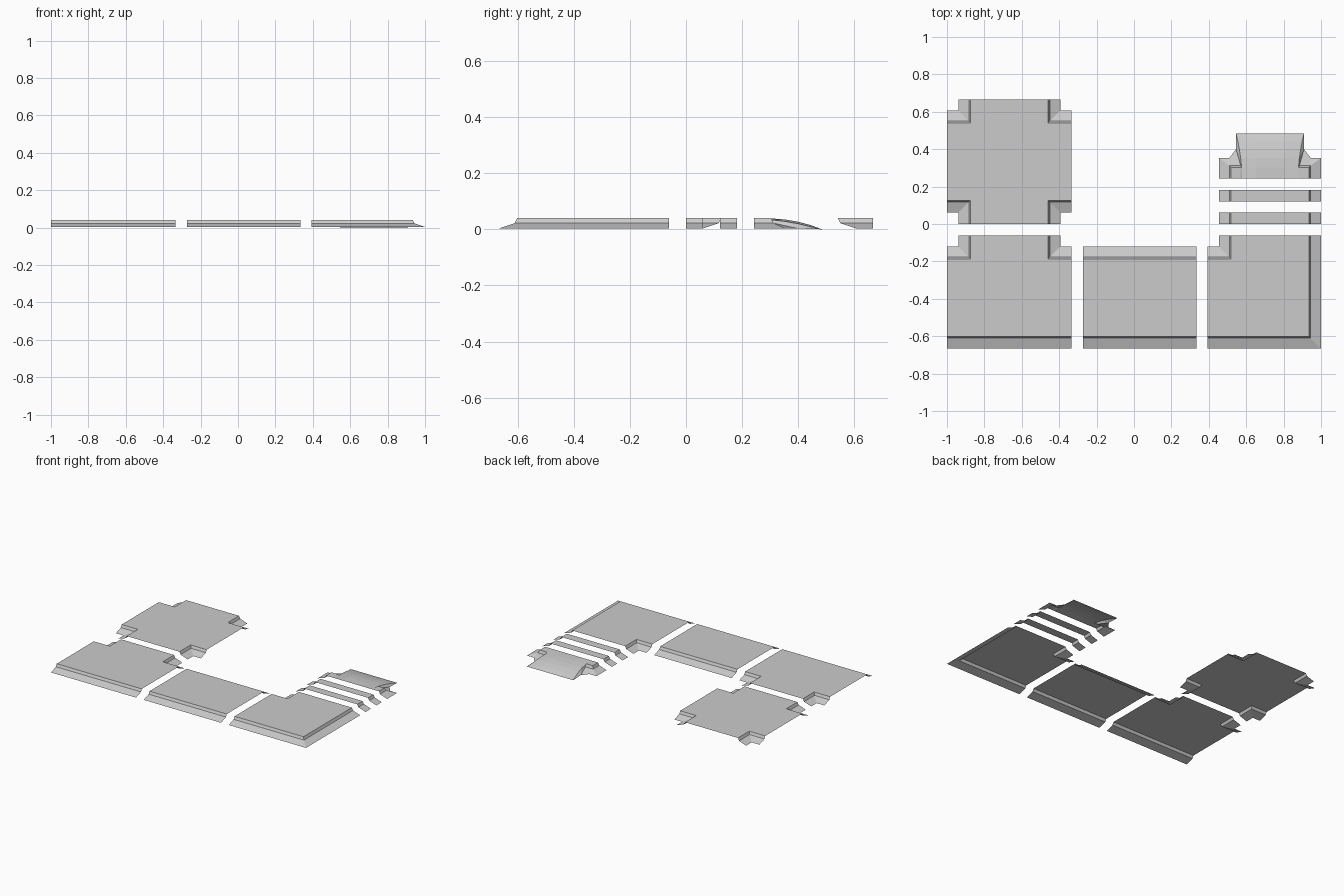
import bpy, bmesh

if "Cube" in bpy.data.objects:
    bpy.data.objects.remove(bpy.data.objects["Cube"])

U = 2 / 33                     # modular grid unit
LOW, MID, TOP = 0.003, 0.022, 0.04
STEPS = (0.0, 0.056, 0.065)    # foot of bank, foot of lip, top of lip


def bank(d):
    """Height of the sloped verge and lip at distance d from its foot."""
    if d <= STEPS[0]:
        return LOW
    if d <= STEPS[1]:
        return LOW + (MID - LOW) * d / STEPS[1]
    return MID + (TOP - MID) * min(1, (d - STEPS[1]) / (STEPS[2] - STEPS[1]))


def make_object(name, bm):
    bmesh.ops.delete(bm, geom=[v for v in bm.verts if not v.link_faces], context='VERTS')
    bmesh.ops.recalc_face_normals(bm, faces=bm.faces)
    if sum(f.normal.z for f in bm.faces) < 0:
        bmesh.ops.reverse_faces(bm, faces=bm.faces)
    mesh = bpy.data.meshes.new(name)
    bm.to_mesh(mesh)
    bm.free()
    bpy.context.collection.objects.link(bpy.data.objects.new(name, mesh))


def add_cell(bm, a, b, c, d):
    """Quad split along the crease that joins its most different corners."""
    za, zb, zc, zd = (v.co.z for v in (a, b, c, d))
    if max(za, zb, zc, zd) - min(za, zb, zc, zd) < 1e-6:
        bm.faces.new((a, b, c, d))
    elif abs(za - zc) > abs(zb - zd):
        bm.faces.new((a, b, c))
        bm.faces.new((a, c, d))
    else:
        bm.faces.new((a, b, d))
        bm.faces.new((b, c, d))


def tile(name, x0, x1, y0, y1, sides="", notches=()):
    """Path tile: banks along whole sides, inner-corner banks at notches."""
    ends = {'W': x0, 'E': x1, 'S': y0, 'N': y1}

    def dist(side, x, y):
        p = x if side in "WE" else y
        return p - ends[side] if side in "WS" else ends[side] - p

    def breaks(lo, hi, axis):
        vals = {lo, hi}
        for s in axis:
            sign = 1 if s in "WS" else -1
            if s in sides:
                vals |= {ends[s] + sign * d for d in STEPS}
            if any(s in n for n in notches):
                vals |= {ends[s] + sign * (U + d) for d in STEPS}
        return sorted({round(v, 5) for v in vals})

    def height(x, y):
        z = TOP
        for s in sides:
            z = min(z, bank(dist(s, x, y)))
        for a, b in notches:
            z = min(z, max(bank(dist(a, x, y) - U), bank(dist(b, x, y) - U)))
        return z

    xs, ys = breaks(x0, x1, "WE"), breaks(y0, y1, "SN")
    bm = bmesh.new()
    v = [[bm.verts.new((x, y, height(x, y))) for y in ys] for x in xs]
    for i in range(len(xs) - 1):
        for j in range(len(ys) - 1):
            cx, cy = (xs[i] + xs[i + 1]) / 2, (ys[j] + ys[j + 1]) / 2
            if any(dist(a, cx, cy) < U and dist(b, cx, cy) < U for a, b in notches):
                continue
            add_cell(bm, v[i][j], v[i + 1][j], v[i + 1][j + 1], v[i][j + 1])
    make_object(name, bm)


X0, X1, X2, X3, X4 = -1, -1 + 11 * U, -1 + 12 * U, -1 + 22 * U, -1 + 23 * U
Y0 = -11 * U

# Main path tiles
tile("crossing_tile", X0, X1, 0, 11 * U, "", ("NW", "NE", "SW", "SE"))
tile("junction_tile", X0, X1, Y0, -U, "S", ("NW", "NE"))
tile("straight_tile", X2, X3, Y0, -2 * U, "SN")
tile("corner_tile", X4, 1, Y0, -U, "SE", ("NW",))

# Short filler strips
for k, y in enumerate((0, 2 * U)):
    tile(f"filler_strip_{k + 1}", X4 + U, 1, y, y + U, "WE")


# Ramp end: one half is described as loops, then mirrored
def ramp_end():
    cx, y0, yc = 1 - 4.5 * U, 4 * U, 5 * U
    yl, yf = yc + 0.009, 0.354
    w, lip, top, inn = 4.5 * U, 4.5 * U - STEPS[1], 4.5 * U - STEPS[2], 0.157
    bm = bmesh.new()
    for s in (1, -1):
        def face(*pts):
            vs = [bm.verts.new((cx + s * x, y, z)) for x, y, z in pts]
            bm.faces.new(vs if s > 0 else vs[::-1])

        # cheek: outer bank, lip, flat top, front lip and front bank
        face((w, y0, LOW), (w, yc, LOW), (lip, yc, MID), (lip, y0, MID))
        face((lip, y0, MID), (lip, yc, MID), (top, yc, TOP), (top, y0, TOP))
        face((top, y0, TOP), (top, yc, TOP), (inn, yc, TOP), (inn, y0, TOP))
        face((lip, yc, MID), (lip, yl, MID), (top, yc, TOP))
        face((top, yc, TOP), (lip, yl, MID), (inn, yl, MID), (inn, yc, TOP))
        face((w, yc, LOW), (w, yf, LOW), (lip, yl, MID), (lip, yc, MID))
        face((w, yf, LOW), (lip, yf, LOW), (lip, yl, MID))
        face((lip, yf, LOW), (3 * U, 0.4, LOW), (inn, yl, MID), (lip, yl, MID))

        # ramp surface: y, edge half width, edge height, centre height
        rows = [(y0, 0.150, 0.04, 0.04), (yc, 0.152, 0.034, 0.039),
                (0.354, 0.157, 0.028, 0.035), (0.40, 0.164, 0.020, 0.027),
                (0.445, 0.172, 0.009, 0.015), (8 * U, 3 * U, 0, 0)]
        for (ya, wa, ea, ca), (yb, wb, eb, cb) in zip(rows, rows[1:]):
            face((wa, ya, ea), (wb, yb, eb), (wb / 2, yb, cb), (wa / 2, ya, ca))
            face((wa / 2, ya, ca), (wb / 2, yb, cb), (0, yb, cb), (0, ya, ca))

        # wall between cheek and ramp, and the ramp flank
        r = [(e, y, z) for y, e, z, _ in rows]
        foot = (3 * U, 0.4, LOW)
        face((inn, y0, TOP), (inn, yc, TOP), r[1], r[0])
        face((inn, yc, TOP), (inn, yl, MID), r[1])
        face((inn, yl, MID), foot, r[2], r[1])
        face(foot, r[3], r[2])
        face(foot, r[4], r[3])
        face(foot, r[5], r[4])
    bmesh.ops.remove_doubles(bm, verts=bm.verts, dist=1e-5)
    make_object("ramp_end", bm)


ramp_end()
